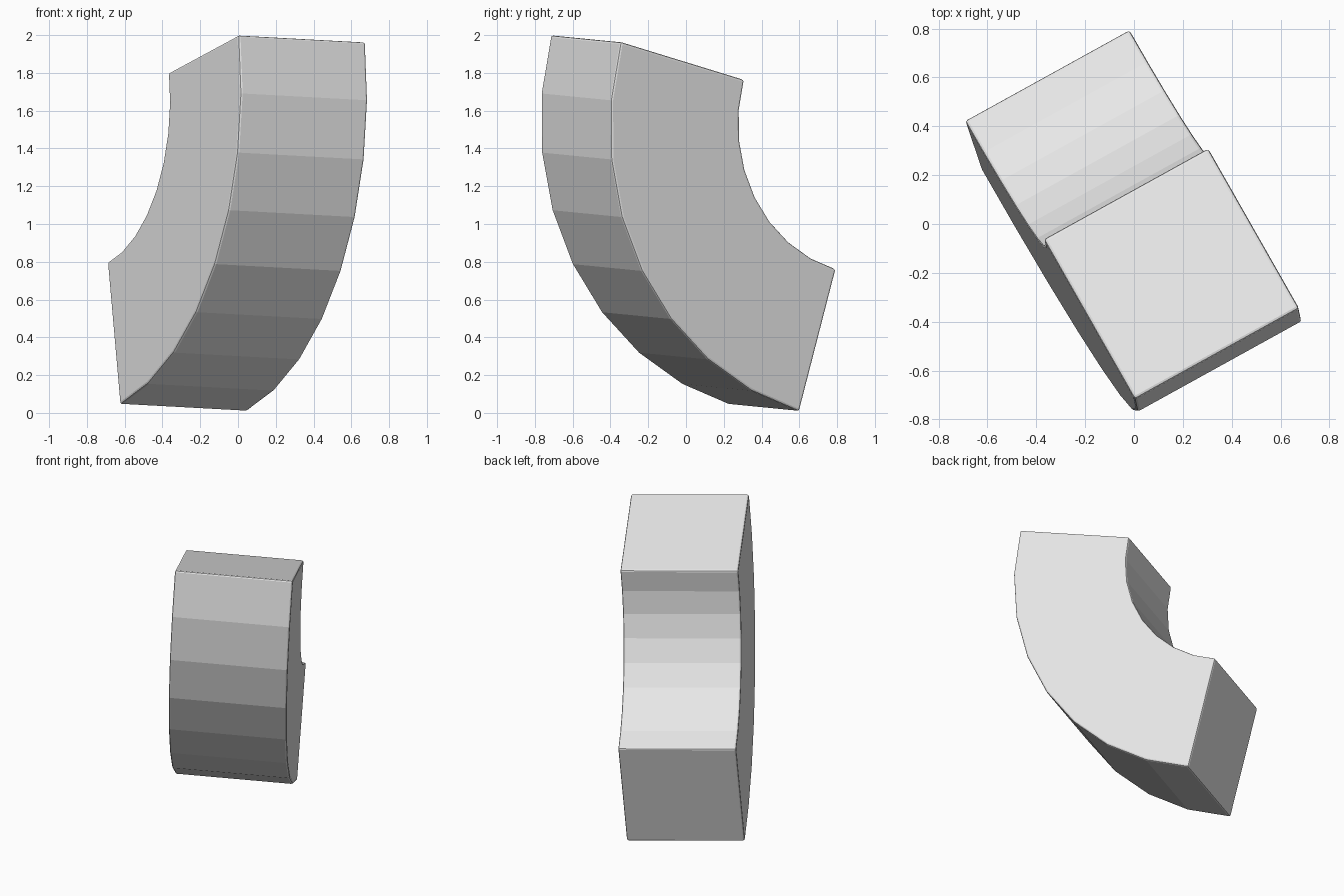
import bpy, bmesh, math
from mathutils import Vector, Matrix

if "Cube" in bpy.data.objects:
    bpy.data.objects.remove(bpy.data.objects["Cube"])

INNER, OUTER, WIDTH, STEPS = 0.82, 1.60, 0.77, 8

# Bend frame: u points to the upper end, v to the lower end, n across the width
u = Vector((0.478, -0.84, 0.258)).normalized()
v = Vector((0.09, -0.258, -0.965))
v = (v - u * v.dot(u)).normalized()
n = u.cross(v)
centre = Vector((-0.762, 0.627, 1.588))
frame = Matrix.Translation(centre) @ Matrix((u, v, n)).transposed().to_4x4()


def arc(radius):
    angles = [math.pi / 2 * i / STEPS for i in range(STEPS + 1)]
    return [(radius * math.cos(a), radius * math.sin(a), 0) for a in angles]


# Quarter-ring profile, extruded across the width
bm = bmesh.new()
profile = bm.faces.new([bm.verts.new(p) for p in arc(OUTER) + arc(INNER)[::-1]])
ext = bmesh.ops.extrude_face_region(bm, geom=[profile])
top = [g for g in ext["geom"] if isinstance(g, bmesh.types.BMVert)]
bmesh.ops.translate(bm, verts=top, vec=(0, 0, WIDTH))
bmesh.ops.recalc_face_normals(bm, faces=bm.faces)
bm.transform(frame)

mesh = bpy.data.meshes.new("curved_block")
bm.to_mesh(mesh)
bm.free()
block = bpy.data.objects.new("curved_block", mesh)
bpy.context.collection.objects.link(block)

# Narrow bevel on the hard edges only
bevel = block.modifiers.new("edge_bevel", 'BEVEL')
bevel.width = 0.012
bevel.segments = 2
bevel.limit_method = 'ANGLE'
bevel.angle_limit = math.radians(40)

grey = bpy.data.materials.new("light_grey")
grey.diffuse_color = (0.8, 0.8, 0.8, 1)
grey.use_nodes = True
grey.node_tree.nodes["Principled BSDF"].inputs["Base Color"].default_value = grey.diffuse_color
mesh.materials.append(grey)
